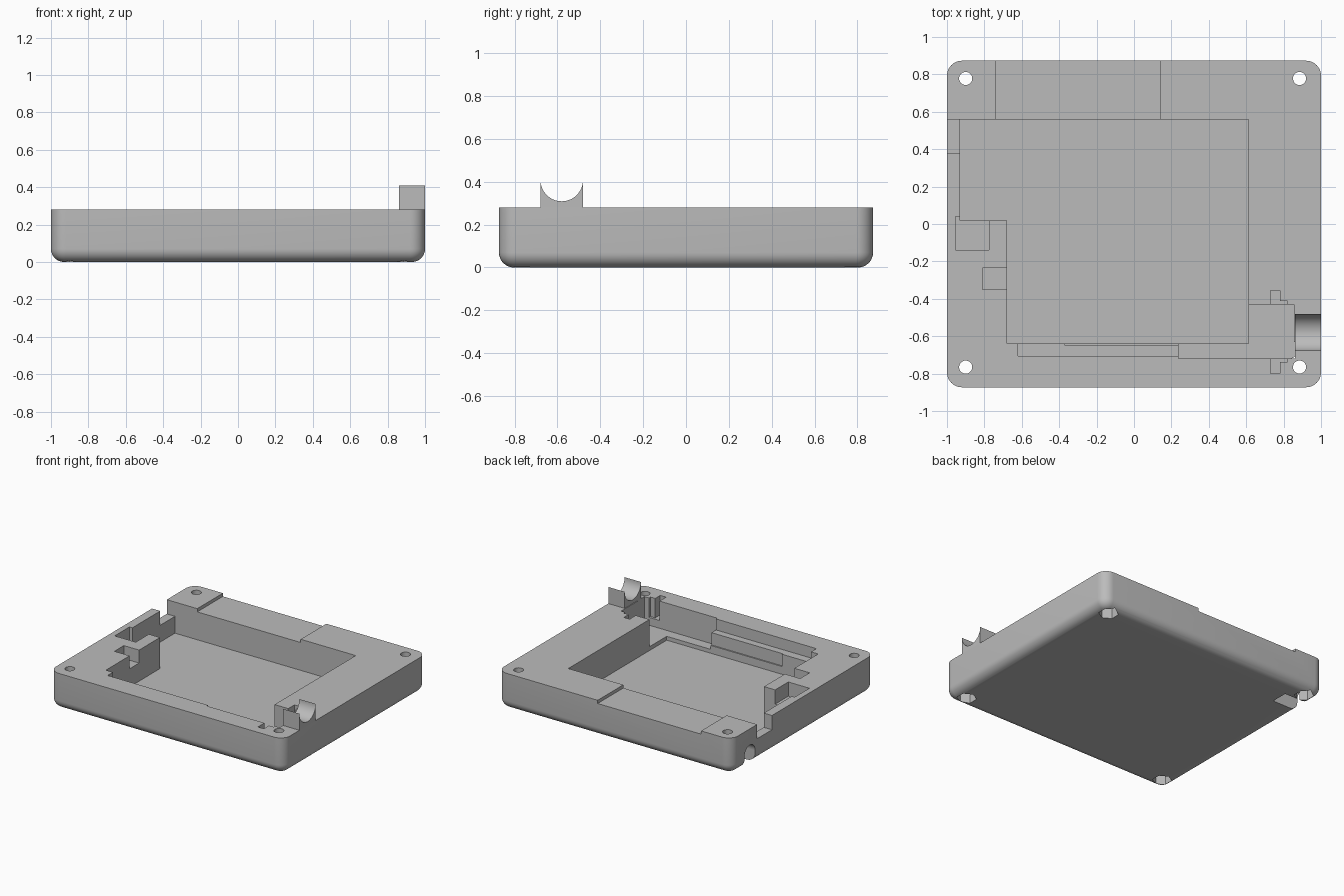
import bpy, bmesh, math
from mathutils import Matrix

old = bpy.data.objects.get("Cube")
if old:
    bpy.data.objects.remove(old, do_unlink=True)

grey = bpy.data.materials.new("light grey plastic")
grey.use_nodes = True
COLOUR = (0.5, 0.5, 0.5, 1)
grey.diffuse_color = COLOUR
grey.node_tree.nodes["Principled BSDF"].inputs["Base Color"].default_value = COLOUR

HX, HY, TOP = 1.0, 0.873, 0.28
CORNER, FILLET = 0.08, 0.07


def make_object(name, bm):
    bmesh.ops.recalc_face_normals(bm, faces=bm.faces)
    mesh = bpy.data.meshes.new(name)
    bm.to_mesh(mesh)
    bm.free()
    mesh.materials.append(grey)
    obj = bpy.data.objects.new(name, mesh)
    bpy.context.collection.objects.link(obj)
    return obj


def box(x0, x1, y0, y1, z0, z1=0.5):
    bm = bmesh.new()
    bmesh.ops.create_cube(bm, size=1)
    for v in bm.verts:
        v.co = ((x0 + x1) / 2 + v.co.x * (x1 - x0),
                (y0 + y1) / 2 + v.co.y * (y1 - y0),
                (z0 + z1) / 2 + v.co.z * (z1 - z0))
    return make_object("cutter_box", bm)


def prism(x, y, z, radius, length, sides, along_x=False):
    bm = bmesh.new()
    bmesh.ops.create_cone(bm, cap_ends=True, segments=sides,
                          radius1=radius, radius2=radius, depth=length)
    if along_x:
        bm.transform(Matrix.Rotation(math.pi / 2, 4, 'Y'))
    bm.transform(Matrix.Translation((x, y, z)))
    return make_object("cutter_prism", bm)


def cut(target, cutter):
    cutter.hide_render = True
    mod = target.modifiers.new("cut", 'BOOLEAN')
    mod.operation = 'DIFFERENCE'
    mod.solver = 'EXACT'
    mod.object = cutter
    bpy.context.view_layer.objects.active = target
    bpy.ops.object.modifier_apply(modifier=mod.name)
    bpy.data.objects.remove(cutter, do_unlink=True)


def ring(bm, inset, z):
    # Rounded rectangle outline
    verts = []
    r = CORNER - inset
    for k, (sx, sy) in enumerate([(1, 1), (-1, 1), (-1, -1), (1, -1)]):
        for i in range(9):
            a = (k + i / 8) * math.pi / 2
            verts.append(bm.verts.new((sx * (HX - CORNER) + r * math.cos(a),
                                       sy * (HY - CORNER) + r * math.sin(a), z)))
    return verts


# Tray body with rounded lower edge
bm = bmesh.new()
rings = []
for i in range(9):
    a = i / 8 * math.pi / 2
    rings.append(ring(bm, FILLET * (1 - math.sin(a)), FILLET * (1 - math.cos(a))))
rings.append(ring(bm, 0, TOP))
for low, high in zip(rings, rings[1:]):
    n = len(low)
    for i in range(n):
        j = (i + 1) % n
        bm.faces.new((low[i], low[j], high[j], high[i]))
bm.faces.new(rings[0])
bm.faces.new(rings[-1])
tray = make_object("tray_body", bm)

pockets = [
    (-0.68, 0.613, -0.64, 0.56, 0.04),      # main pocket
    (-0.93, -0.6, 0.02, 0.56, 0.04),        # pocket side bay
    (-0.74, 0.143, 0.55, 1.0, 0.255),       # lowered back rim
    (-1.1, -0.92, 0.38, 0.56, 0.17),        # side wall opening
    (-0.955, -0.775, -0.14, 0.04, 0.17),    # side well
    (-0.81, -0.67, -0.35, -0.235, 0.18),    # small side well
    (-0.62, 0.25, -0.705, -0.63, 0.195),    # front ledge
    (0.237, 0.86, -0.72, -0.63, 0.07),      # front channel
    (0.60, 0.855, -0.72, -0.43, 0.07),      # connector bay
    (0.73, 0.78, -0.80, -0.355, 0.13),      # clip slot
    (0.73, 0.82, -0.738, -0.413, 0.13),     # clip seat
]
for p in pockets:
    cut(tray, box(*p))

# Shallow panel in the pocket's front wall
cut(tray, box(-0.37, 0.24, -0.65, -0.63, 0.1, 0.25))

# Round cable rest in the side wall
cut(tray, prism(-0.99, 0.21, TOP, 0.1, 0.16, 48, True))

# Arched groove under the back corner
cut(tray, prism(-0.94, 0.65, 0.09, 0.065, 0.32, 32, True))
cut(tray, box(-1.1, -0.78, 0.585, 0.715, -0.1, 0.09))

# Screw holes with hexagonal nut recesses
for x in (-0.9, 0.885):
    for y in (-0.765, 0.778):
        cut(tray, prism(x, y, 0.15, 0.035, 0.6, 32))
        cut(tray, prism(x, y, 0, 0.07, 0.2, 6))

# Cable cradle standing on the rim
bm = bmesh.new()
arc = [(-0.58 + 0.099 * math.cos(math.pi + math.pi * i / 32),
        0.408 + 0.099 * math.sin(math.pi + math.pi * i / 32)) for i in range(33)]
left = [[bm.verts.new((x, y, z)) for y, z in arc] for x in (0.86, 1.0)]
base = [[bm.verts.new((x, y, TOP)) for y, z in arc] for x in (0.86, 1.0)]
for i in range(32):
    for upper, lower in zip(left, base):
        bm.faces.new((upper[i], upper[i + 1], lower[i + 1], lower[i]))
    for rows in (left, base):
        bm.faces.new((rows[0][i], rows[0][i + 1], rows[1][i + 1], rows[1][i]))
for i in (0, 32):
    bm.faces.new((left[0][i], left[1][i], base[1][i], base[0][i]))
cradle = make_object("cable_cradle", bm)

# Smooth curved faces, keep edges sharp
for obj in (tray, cradle):
    bpy.ops.object.select_all(action='DESELECT')
    obj.select_set(True)
    bpy.context.view_layer.objects.active = obj
    bpy.ops.object.shade_smooth_by_angle(angle=math.radians(30))
